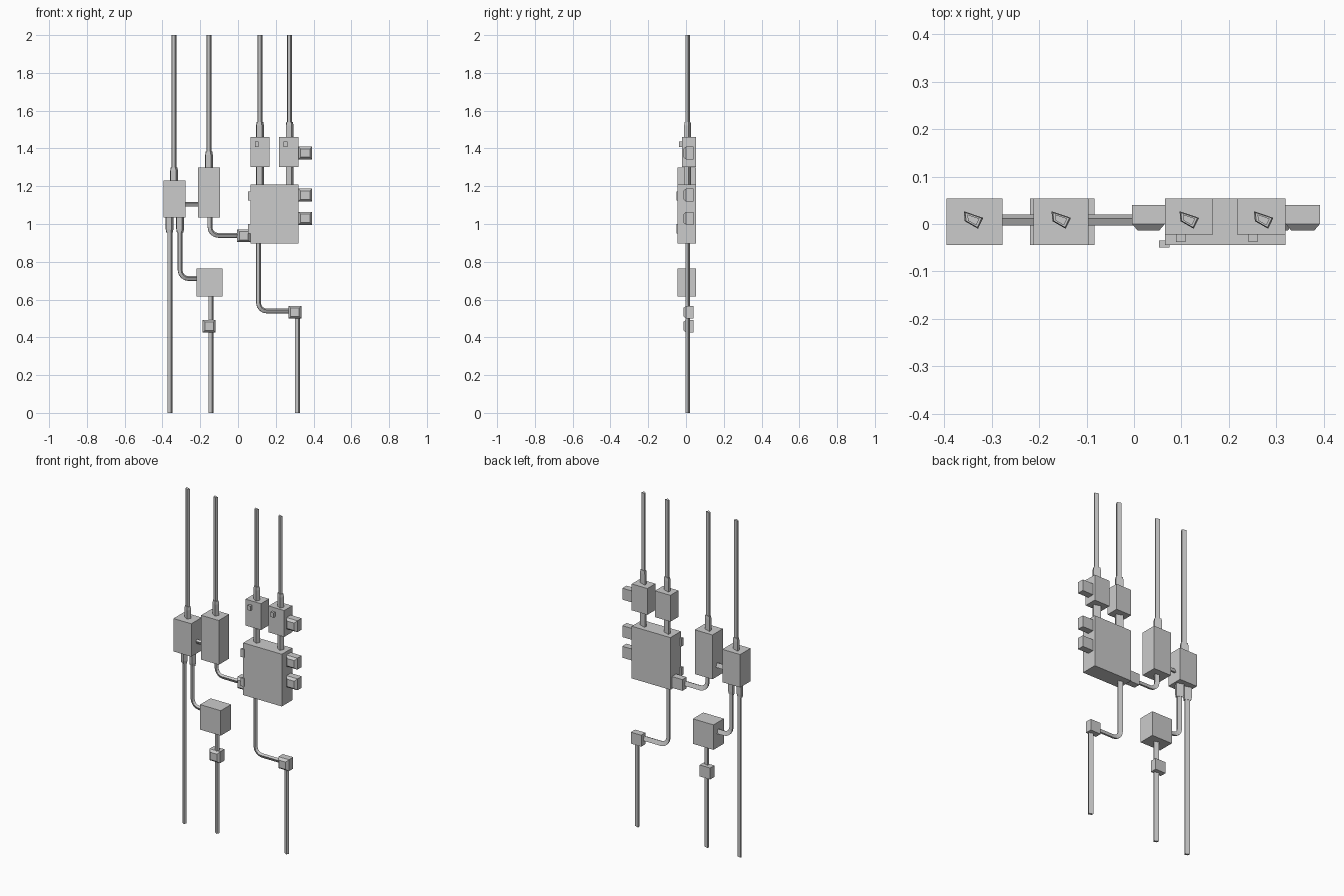
import bpy, bmesh, math
from mathutils import Vector

if "Cube" in bpy.data.objects:
    bpy.data.objects.remove(bpy.data.objects["Cube"])

Y = 0.009                     # depth of the pipe run
SECTION = [(-0.020, 0.018), (0.021, 0.004), (0.010, -0.019), (-0.018, -0.003)]


def finish(bm, name):
    bmesh.ops.recalc_face_normals(bm, faces=bm.faces[:])
    mesh = bpy.data.meshes.new(name)
    bm.to_mesh(mesh)
    bm.free()
    obj = bpy.data.objects.new(name, mesh)
    bpy.context.collection.objects.link(obj)
    return obj


def loft(name, rings):
    bm = bmesh.new()
    loops = [[bm.verts.new(p) for p in r] for r in rings]
    n = len(loops[0])
    for a, b in zip(loops, loops[1:]):
        for i in range(n):
            bm.faces.new((a[i], a[(i + 1) % n], b[(i + 1) % n], b[i]))
    bm.faces.new(loops[0])
    bm.faces.new(loops[-1])
    return finish(bm, name)


def box(name, x0, x1, z0, z1, y0=-0.044, y1=0.054):
    return loft(name, [[(x0, y, z0), (x1, y, z0), (x1, y, z1), (x0, y, z1)]
                       for y in (y0, y1)])


def junction(name, x0, x1, z0, z1):
    """Small box with a chamfered front lid."""
    rings = []
    for y, i in ((0.040, 0), (0.0, 0), (-0.014, 0.012)):
        rings.append([(x0 + i, y, z0 + i), (x1 - i, y, z0 + i),
                      (x1 - i, y, z1 - i), (x0 + i, y, z1 - i)])
    return loft(name, rings)


def collar(name, x, z0, z1, taper=0.85):
    """Pipe fitting from z0 at the box to a slightly tapered end z1."""
    zm = z1 - math.copysign(0.018, z1 - z0)
    return loft(name, [[(x + u * s, Y + v * s, z) for u, v in SECTION]
                       for z, s in ((z0, 1), (zm, 1), (z1, taper))])


def pipe(name, pts, radius=0.045, scale=0.62, steps=4):
    """Sweep the four-sided section along an x/z path with rounded corners."""
    pts = [Vector(p) for p in pts]
    path = [(pts[0], (pts[1] - pts[0]).normalized())]
    for a, b, c in zip(pts, pts[1:], pts[2:]):
        d0, d1 = (b - a).normalized(), (c - b).normalized()
        centre = b - d0 * radius + d1 * radius
        for k in range(steps + 1):
            t = math.pi / 2 * k / steps
            p = centre - d1 * radius * math.cos(t) + d0 * radius * math.sin(t)
            path.append((p, d0 * math.cos(t) + d1 * math.sin(t)))
    path.append((pts[-1], (pts[-1] - pts[-2]).normalized()))
    rings = []
    for p, d in path:
        n = Vector((-d.y, d.x)) * scale
        rings.append([(p.x + n.x * u, Y + v * scale, p.y + n.y * u)
                      for u, v in SECTION])
    return loft(name, rings)


# Large electrical boxes
box("left_box", -0.395, -0.277, 1.034, 1.23)
box("tall_box", -0.212, -0.096, 1.034, 1.298)
box("lower_box", -0.219, -0.083, 0.615, 0.764)
box("main_cabinet", 0.065, 0.32, 0.897, 1.208)

# Two breaker boxes with a front switch each
for side, x0, x1 in (("left", 0.065, 0.167), ("right", 0.217, 0.32)):
    box(f"breaker_box_{side}", x0, x1, 1.303, 1.46, -0.022)
    box(f"switch_{side}", x0 + 0.024, x0 + 0.044, 1.408, 1.436, -0.038, -0.02)

# Cabinet hinges
for i, z in enumerate((1.148, 0.975)):
    box(f"cabinet_hinge_{i}", 0.053, 0.075, z - 0.024, z + 0.024, -0.05, -0.035)

# Small boxes on the right flank and along the pipes
for i, z in enumerate((1.376, 1.153, 1.03)):
    junction(f"side_box_{i}", 0.32, 0.392, z - 0.034, z + 0.034)
junction("cabinet_junction", -0.004, 0.065, 0.904, 0.971)
junction("right_junction", 0.267, 0.336, 0.499, 0.567)
junction("middle_junction", -0.187, -0.118, 0.425, 0.493)

# Upper pipes with collars
for i, (x, z, top) in enumerate(((-0.339, 1.23, 1.30), (-0.154, 1.298, 1.383),
                                 (0.116, 1.46, 1.54), (0.273, 1.46, 1.54))):
    collar(f"upper_collar_{i}", x, z, top)
    pipe(f"upper_pipe_{i}", [(x, 2.0), (x, z)])

# Collars between breaker boxes and cabinet, and below the left box
for i, x in enumerate((0.116, 0.273)):
    collar(f"breaker_collar_{i}", x, 1.303, 1.205, 1.0)
for i, x in enumerate((-0.363, -0.307)):
    collar(f"lower_collar_{i}", x, 1.034, 0.955)

# Lower pipes
pipe("left_ground_pipe", [(-0.361, 1.0), (-0.361, 0.0)])
pipe("middle_ground_pipe", [(-0.144, 0.62), (-0.144, 0.0)])
pipe("right_ground_pipe", [(0.314, 0.51), (0.314, 0.0)])
pipe("left_bent_pipe", [(-0.307, 1.0), (-0.307, 0.711), (-0.21, 0.711)])
pipe("tall_box_bent_pipe", [(-0.149, 1.04), (-0.149, 0.939), (0.005, 0.939)])
pipe("cabinet_bent_pipe", [(0.108, 0.90), (0.108, 0.539), (0.275, 0.539)])
pipe("link_pipe", [(-0.28, 1.104), (-0.21, 1.104)])
